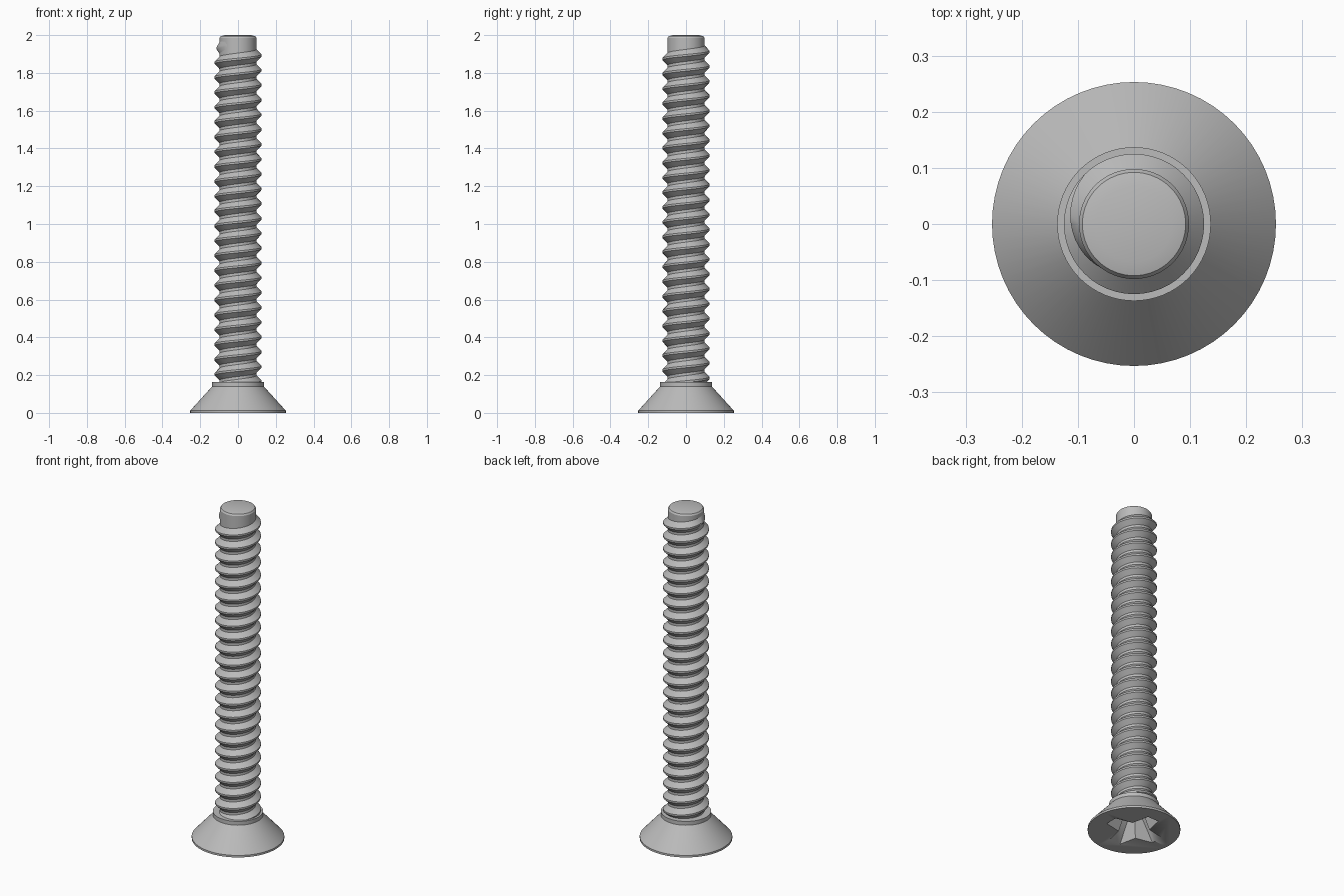
import bpy, bmesh, math

cube = bpy.data.objects.get("Cube")
if cube:
    bpy.data.objects.remove(cube)

steel = bpy.data.materials.new("grey_steel")
steel.use_nodes = True
grey = (0.5, 0.5, 0.5, 1)
steel.diffuse_color = grey
steel.node_tree.nodes["Principled BSDF"].inputs["Base Color"].default_value = grey


def finish(name, bm, angle=30):
    bmesh.ops.recalc_face_normals(bm, faces=bm.faces)
    mesh = bpy.data.meshes.new(name)
    bm.to_mesh(mesh)
    bm.free()
    obj = bpy.data.objects.new(name, mesh)
    bpy.context.collection.objects.link(obj)
    mesh.materials.append(steel)
    bpy.ops.object.select_all(action="DESELECT")
    obj.select_set(True)
    bpy.context.view_layer.objects.active = obj
    bpy.ops.object.shade_smooth_by_angle(angle=math.radians(angle))
    return obj


def skin(bm, rings, closed=True):
    """Join rows of points into a capped skin."""
    rows = [[bm.verts.new(p) for p in ring] for ring in rings]
    n = len(rows[0])
    for a, b in zip(rows, rows[1:]):
        for i in range(n if closed else n - 1):
            j = (i + 1) % n
            bm.faces.new((a[i], a[j], b[j], b[i]))
    bm.faces.new(rows[0])
    bm.faces.new(rows[-1])


def lathe(name, profile, sides=64):
    bm = bmesh.new()
    turns = [math.tau * i / sides for i in range(sides)]
    skin(bm, [[(r * math.cos(t), r * math.sin(t), z) for t in turns]
              for r, z in profile])
    return finish(name, bm)


# Countersunk head with a short collar
head = lathe("countersunk_head", [(0.253, 0), (0.253, 0.012), (0.137, 0.14), (0.137, 0.163)])

# Shank core with a chamfered tip
lathe("shank", [(0.098, 0.15), (0.098, 1.985), (0.092, 1.994), (0.068, 2.0)])

# Helical thread ridge, fading into the core at the tip
PITCH, CORE, CREST = 0.0785, 0.096, 0.125
STEPS = 48
START, END = 0.13, 1.945
end_angle = math.radians(240)
turns = (END - START) / PITCH
count = int(turns * STEPS)
bm = bmesh.new()
rings = []
for i in range(count + 1):
    back = (count - i) * math.tau / STEPS
    fade = min(1, back / math.radians(105))
    a = end_angle - back
    z = END - back / math.tau * PITCH
    tip = CORE + (CREST - CORE) * fade
    ring = []
    for r, dz in ((CORE, -0.034), (tip, -0.005), (tip, 0.005), (CORE, 0.034)):
        ring.append((r * math.cos(a), r * math.sin(a), z + dz))
    rings.append(ring)
skin(bm, rings)
bmesh.ops.remove_doubles(bm, verts=bm.verts, dist=0.0001)
finish("thread", bm)

# Tapered cross recess in the underside of the head
def cross(half_width, reach, inner, z):
    pts = []
    for k in range(4):
        c, s = math.cos(k * math.pi / 2), math.sin(k * math.pi / 2)
        for x, y in ((reach, -half_width), (reach, half_width), (inner, inner)):
            pts.append((x * c - y * s, x * s + y * c, z))
    return pts


bm = bmesh.new()
skin(bm, [cross(0.038, 0.17, 0.062, -0.01), cross(0.024, 0.07, 0.03, 0.13)])
cutter = finish("recess_cutter", bm)
cutter.hide_render = True
cutter.hide_viewport = True

cut = head.modifiers.new("cross_recess", "BOOLEAN")
cut.operation = "DIFFERENCE"
cut.solver = "EXACT"
cut.object = cutter
bpy.context.view_layer.objects.active = head
bpy.ops.object.modifier_apply(modifier=cut.name)
bpy.data.objects.remove(cutter)
